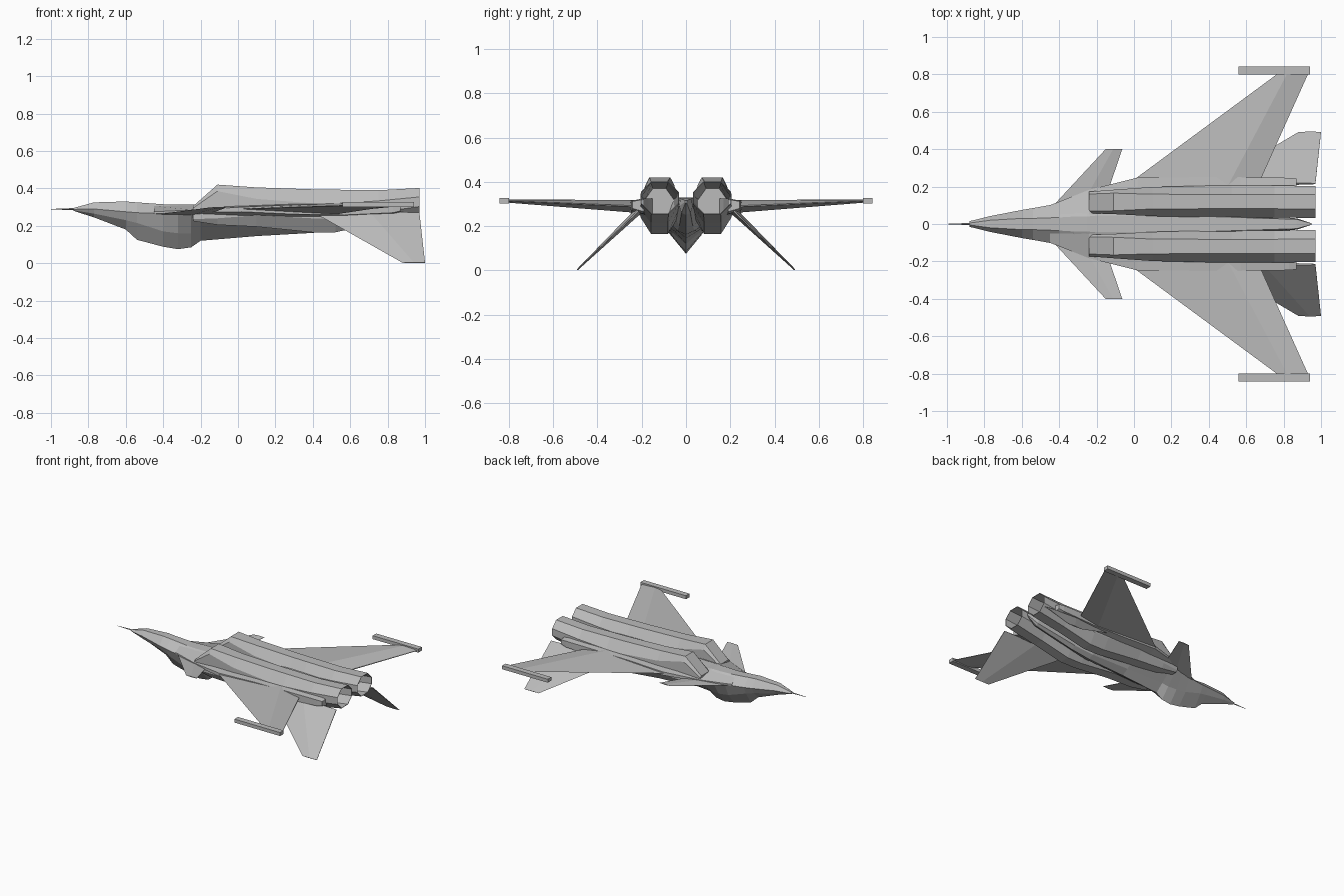
import bpy, bmesh
from mathutils import Vector

cube = bpy.data.objects.get("Cube")
if cube:
    bpy.data.objects.remove(cube, do_unlink=True)

grey = bpy.data.materials.new("airframe grey")
grey.use_nodes = True
colour = (0.5, 0.5, 0.5, 1)
grey.diffuse_color = colour
grey.node_tree.nodes["Principled BSDF"].inputs["Base Color"].default_value = colour


def finish(name, bm, mirror=False):
    """Turn a bmesh into a flat shaded object, optionally mirrored across y."""
    bmesh.ops.recalc_face_normals(bm, faces=bm.faces)
    mesh = bpy.data.meshes.new(name)
    bm.to_mesh(mesh)
    bm.free()
    mesh.materials.append(grey)
    ob = bpy.data.objects.new(name, mesh)
    bpy.context.collection.objects.link(ob)
    if mirror:
        mod = ob.modifiers.new("mirror", 'MIRROR')
        mod.use_axis = (False, True, False)
        mod.use_mirror_merge = False
    return ob


def loft(name, rings, mirror=False):
    """Skin a row of equal rings and cap both ends."""
    bm = bmesh.new()
    loops = [[bm.verts.new(p) for p in ring] for ring in rings]
    n = len(loops[0])
    for a, b in zip(loops, loops[1:]):
        for i in range(n):
            j = (i + 1) % n
            bm.faces.new((a[i], a[j], b[j], b[i]))
    bm.faces.new(loops[0])
    bm.faces.new(loops[-1])
    return finish(name, bm, mirror)


# Central fuselage with belly bulge and keel
# x, top half width, top z, chine half width, chine z, lower half width, lower z, keel z
body = [
    (-.88, .005, .295, .015, .288, .008, .283, .280),
    (-.77, .020, .325, .042, .290, .030, .265, .245),
    (-.60, .030, .330, .075, .275, .050, .230, .180),
    (-.54, .030, .325, .085, .270, .060, .215, .125),
    (-.40, .035, .315, .110, .265, .070, .170, .088),
    (-.32, .040, .315, .135, .265, .070, .160, .075),
    (-.25, .040, .315, .160, .265, .065, .160, .085),
    (-.20, .045, .312, .170, .260, .060, .170, .120),
    (.10, .045, .320, .170, .260, .050, .175, .145),
    (.40, .040, .330, .110, .260, .040, .180, .162),
    (.55, .035, .330, .060, .260, .030, .200, .182),
    (.87, .025, .325, .030, .290, .020, .260, .250),
    (.95, .003, .315, .004, .310, .003, .305, .303),
]
loft("fuselage", [[(x, tw, zt), (x, w, zm), (x, lw, zl), (x, 0, zb),
                   (x, -lw, zl), (x, -w, zm), (x, -tw, zt)]
                  for x, tw, zt, w, zm, lw, zl, zb in body])

# Nose probe
loft("nose_probe", [[(x, r, .289), (x, 0, .289 + r), (x, -r, .289), (x, 0, .289 - r)]
                    for x, r in ((-1, .001), (-.87, .006))])

# Shoulder strakes blending the body into the wings
# x, inner y, outer y, inner top, outer top, outer bottom, inner bottom
strake = [
    (-.45, .05, .100, .305, .275, .265, .225),
    (-.24, .05, .183, .310, .285, .270, .215),
    (.02, .05, .248, .320, .300, .275, .205),
    (.30, .10, .250, .325, .312, .262, .220),
    (.57, .17, .250, .325, .315, .258, .240),
    (.83, .19, .247, .325, .315, .270, .255),
    (.87, .19, .242, .320, .312, .280, .265),
]
loft("shoulder_strake", [[(x, a, ti), (x, b, to), (x, b, bo), (x, a, bi)]
                         for x, a, b, ti, to, bo, bi in strake], True)


# Engine nacelles: sloped intake ramp at the front, hollow nozzle at the back
def octagon(x, yc, a, zb, zt, k):
    dy, dz = a * k * 1.1, (zt - zb) * k * .65
    right = [(x, yc + a - dy, zt), (x, yc + a, zt - dz),
             (x, yc + a, zb + dz), (x, yc + a - dy, zb)]
    left = [(x, 2 * yc - y, z) for x, y, z in reversed(right)]
    return right + left


nacelle = [
    (-.24, .115, .058, .225, .305, .20),
    (-.11, .118, .065, .205, .420, .25),
    (.10, .120, .078, .195, .405, .45),
    (.40, .120, .085, .165, .395, .5),
    (.52, .120, .085, .165, .393, .5),
    (.75, .120, .085, .215, .390, .5),
    (.97, .118, .086, .255, .402, .5),
    (.97, .118, .083, .258, .399, .5),
    (.75, .120, .080, .225, .386, .5),
    (.50, .120, .065, .215, .370, .5),
]
loft("engine_nacelle", [octagon(*s) for s in nacelle], True)


# Wings, canards and lower fins: diamond section blades
def blade(name, root, tip, normal):
    """Each end: leading x, trailing x, crest x, y, z, half thickness."""
    up = Vector(normal).normalized()
    rings = []
    for le, te, crest, y, z, t in (root, tip):
        mid = Vector((crest, y, z))
        edge = up * min(t * .25, .003)
        rings.append([Vector((le, y, z)), mid + up * t, Vector((te, y, z)) + edge,
                      Vector((te, y, z)) - edge, mid - up * t])
    return loft(name, rings, True)


blade("wing", (-.05, .66, .50, .20, .288, .030),
      (.77, .932, .82, .805, .313, .007), (0, 0, 1))
blade("canard", (-.43, -.165, -.28, .10, .262, .012),
      (-.15, -.062, -.11, .402, .298, .003), (0, 0, 1))
blade("lower_fin", (.41, .97, .70, .215, .268, .016),
      (.88, 1.0, .94, .492, .002, .003), (0, .7, .7))

# Wing tip rails
loft("wing_tip_rail", [[(x, .80, .301), (x, .842, .301), (x, .842, .327), (x, .80, .327)]
                       for x in (.56, .94)], True)
